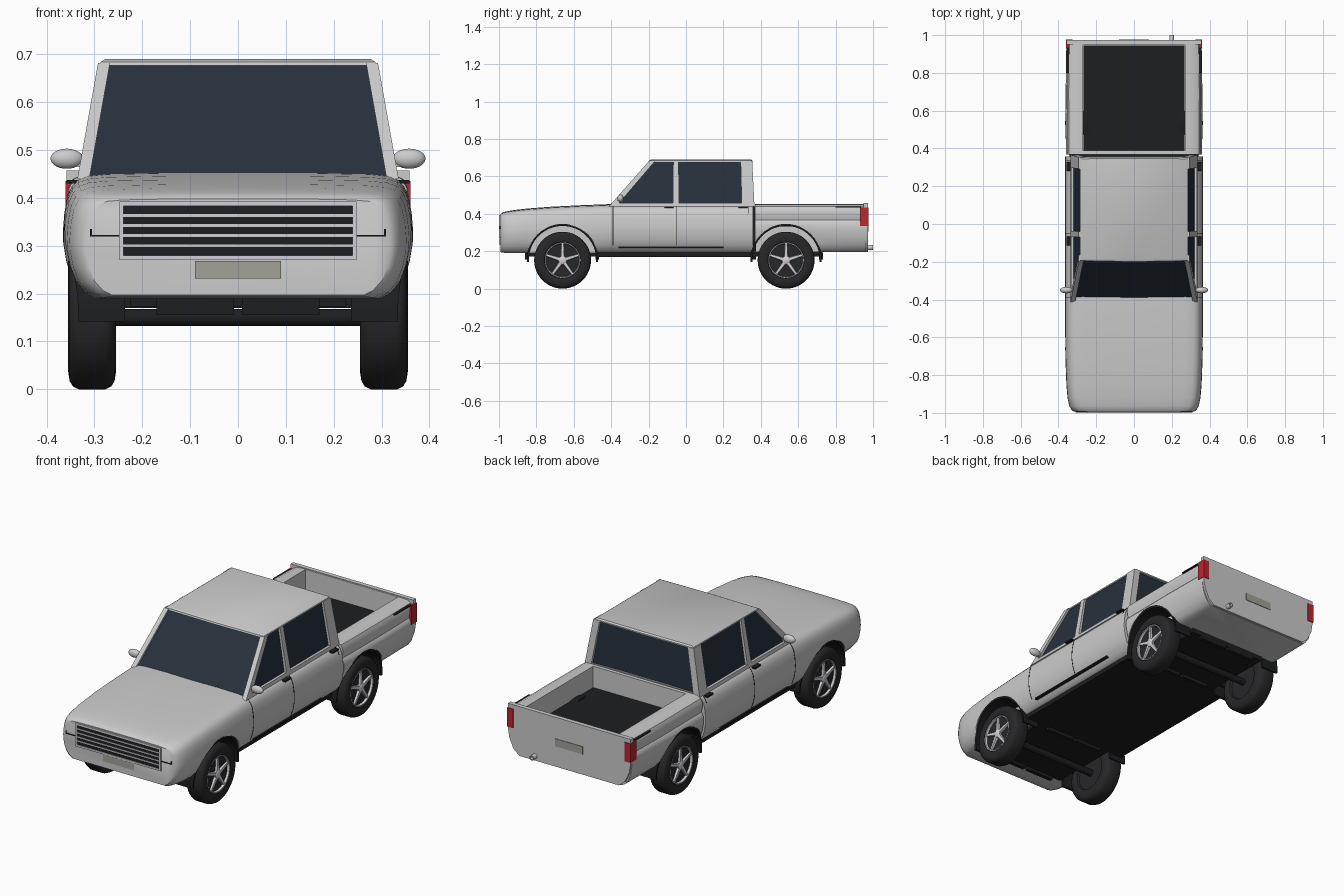
import bpy, bmesh
from math import sin, cos, pi, radians
from mathutils import Vector, Matrix

if "Cube" in bpy.data.objects:
    bpy.data.objects.remove(bpy.data.objects["Cube"])


def material(name, col):
    m = bpy.data.materials.new(name)
    m.diffuse_color = (*col, 1)
    m.use_nodes = True
    m.node_tree.nodes["Principled BSDF"].inputs["Base Color"].default_value = m.diffuse_color
    return m


BLACK = material("black_trim", (0.012, 0.013, 0.014))
TYRE = material("tyre_rubber", (0.02, 0.02, 0.022))
GLASS = material("dark_glass", (0.02, 0.03, 0.045))
RED = material("red_lens", (0.5, 0.02, 0.03))
CHROME = material("bright_trim", (0.65, 0.63, 0.68))
PLATE = material("plate", (0.36, 0.36, 0.32))


def finish(name, bm, mat=None, angle=35):
    bmesh.ops.recalc_face_normals(bm, faces=bm.faces)
    me = bpy.data.meshes.new(name)
    bm.to_mesh(me)
    bm.free()
    ob = bpy.data.objects.new(name, me)
    bpy.context.collection.objects.link(ob)
    if mat:
        me.materials.append(mat)
    smooth(ob, angle)
    return ob


def smooth(ob, angle=35):
    bpy.ops.object.select_all(action='DESELECT')
    bpy.context.view_layer.objects.active = ob
    ob.select_set(True)
    bpy.ops.object.shade_smooth_by_angle(angle=radians(angle))


def add_loft(bm, rings):
    vs = [[bm.verts.new(p) for p in r] for r in rings]
    n = len(rings[0])
    for a, b in zip(vs, vs[1:]):
        for i in range(n):
            bm.faces.new((a[i], a[(i + 1) % n], b[(i + 1) % n], b[i]))
    bm.faces.new(vs[0])
    bm.faces.new(vs[-1])


def loft(name, rings, mat=None, angle=35):
    bm = bmesh.new()
    add_loft(bm, rings)
    return finish(name, bm, mat, angle)


def box(name, x0, x1, y0, y1, z0, z1, mat=None):
    return loft(name, [[(x0, y0, z), (x1, y0, z), (x1, y1, z), (x0, y1, z)] for z in (z0, z1)], mat)


def lathe(name, profile, centre, s=1, mat=None, steps=40):
    bm = bmesh.new()
    vs = [bm.verts.new((s * x, 0, r)) for x, r in profile]
    es = [bm.edges.new(e) for e in zip(vs, vs[1:])]
    bmesh.ops.spin(bm, geom=vs + es, cent=(0, 0, 0), axis=(1, 0, 0), angle=2 * pi, steps=steps)
    bmesh.ops.remove_doubles(bm, verts=bm.verts, dist=1e-5)
    bmesh.ops.translate(bm, verts=bm.verts, vec=centre)
    return finish(name, bm, mat)


def cut(target, cutter):
    mod = target.modifiers.new("cut", 'BOOLEAN')
    mod.operation, mod.solver, mod.object = 'DIFFERENCE', 'EXACT', cutter
    bpy.context.view_layer.objects.active = target
    bpy.ops.object.modifier_apply(modifier=mod.name)
    bpy.data.objects.remove(cutter)


AXLES = {"front": -0.66, "rear": 0.535}


def cut_arches(body, y):
    for s in (1, -1):
        c = lathe("arch_cutter", [(-.13, 0), (-.13, .19), (.13, .19), (.13, 0)], (s * .365, y, .155))
        c.hide_render = True
        cut(body, c)
    smooth(body)


# Cross-section of the body: width factor, height fraction
SECTION = [(.83, 0), (.89, .05), (.945, .15), (.98, .29), (.998, .44), (1, .54), (.992, .68),
           (.975, .81), (.95, .89), (.915, .945), (.86, .975), (.75, .99), (.4, 1)]


def ring(y, w, zb, zt, section=SECTION):
    half = [(w * f, y, zb + t * (zt - zb)) for f, t in section]
    return half + [(-x, y, z) for x, y, z in reversed(half)]


# Hood, doors and cab base
body = loft("cab_and_hood_body", [ring(*st) for st in (
    (-.993, .318, .197, .398), (-.985, .33, .193, .405), (-.965, .342, .191, .412), (-.92, .352, .19, .42),
    (-.85, .358, .19, .428), (-.72, .363, .19, .438), (-.56, .365, .19, .446), (-.4, .365, .19, .452),
    (.358, .365, .19, .452))])
cut_arches(body, AXLES["front"])

# Cargo bed with a shallow ledge along its side
BED = [(.83, 0), (.89, .05), (.945, .15), (.98, .29), (1, .46), (1, .58), (.985, .64), (.965, .67),
       (.972, .72), (.985, .8), (.98, .88), (.955, .95), (.9, .99), (.8, 1)]
bed = loft("cargo_bed", [ring(y, w, .195, .452, BED) for y, w in ((.368, .36), (.7, .362), (.962, .358))])
cut(bed, box("bed_cutter", -.27, .27, .388, .948, .335, .6))
# The rear arches also bite into the cab's trailing edge
cut_arches(body, AXLES["rear"])
cut_arches(bed, AXLES["rear"])
box("bed_floor", -.268, .268, .39, .946, .333, .341, BLACK)
box("cab_bed_gap", -.3, .3, .35, .375, .2, .44, BLACK)

# Tailgate
gate = [(.29, .197), (.325, .225), (.35, .28), (.358, .33), (.358, .457)]
loft("tailgate", [[(x, y, z) for x, z in gate] + [(-x, y, z) for x, z in reversed(gate)]
                  for y in (.95, .973)])
box("rear_plate", -.08, .08, .97, .976, .305, .345, PLATE)
lathe("exhaust_tip", [(0, .008), (.05, .008), (.05, .013), (-.05, .013)], (0, 0, 0), 1, CHROME, 20).matrix_world = \
    Matrix.Translation((.2, .95, .22)) @ Matrix.Rotation(pi / 2, 4, 'Z')

# Greenhouse glass and roof
loft("cabin_glass", [
    [(-.322, -.392, .44), (0, -.4, .44), (.322, -.392, .44), (.322, .352, .44), (-.322, .352, .44)],
    [(-.282, -.186, .68), (0, -.192, .68), (.282, -.186, .68), (.282, .343, .68), (-.282, .343, .68)]], GLASS, 20)
loft("roof", [[(-x, y0, z), (0, y0 - .005, z), (x, y0, z), (x, y1, z), (0, y1 + .003, z), (-x, y1, z)]
              for x, y0, y1, z in ((.287, -.196, .353, .677), (.287, -.194, .353, .684), (.278, -.183, .345, .69))])


def cab_x(z):
    return .329 - (z - .45) * .178


# Window pillars, as slabs lying along the sloping cabin side
PILLARS = {
    "a_pillar": ([(-.412, .44), (-.372, .44), (-.165, .682), (-.198, .682)], .02),
    "b_pillar": ([(-.07, .44), (-.036, .44), (-.04, .682), (-.068, .682)], .02),
    "c_pillar": ([(.298, .44), (.366, .44), (.354, .682), (.292, .682)], .032),
    "window_sill": ([(-.39, .44), (.35, .44), (.35, .458), (-.385, .458)], .02)}
SIDES = (("right", 1), ("left", -1))
for side, s in SIDES:
    for name, (poly, depth) in PILLARS.items():
        loft(f"{side}_{name}", [[(s * (cab_x(z) + d), y, z) for y, z in poly] for d in (.005, -depth)])


# Body surface half-width at a height, for fitting details to the doors
def door_strip(name, y, lo, hi):
    rows = [(f * .365, .19 + t * .262) for f, t in SECTION[lo:hi]]
    return lambda s: loft(name, [[(s * (x + d), y + e, z) for d, e in
                                  ((.001, -.002), (.001, .002), (-.004, .002), (-.004, -.002))]
                                 for x, z in rows], BLACK)


for side, s in SIDES:
    for name, y in (("front_door_seam", -.39), ("middle_door_seam", -.052), ("rear_door_seam", .335)):
        door_strip(f"{side}_{name}", y, 2 if y < .3 else 7, 11)(s)
    # Door handles and sill strip
    for name, y in (("front", -.09), ("rear", .305)):
        box(f"{side}_{name}_door_handle", s * .335, s * .358, y - .024, y + .024, .43, .438, BLACK)
    box(f"{side}_sill_strip", s * .32, s * .35, -.36, .2, .216, .224, BLACK)
    # Wing mirrors
    bm = bmesh.new()
    bmesh.ops.create_uvsphere(bm, u_segments=24, v_segments=14, radius=1, matrix=Matrix.Translation(
        (s * .358, -.35, .482)) @ Matrix.Diagonal((.034, .017, .021, 1)))
    finish(f"{side}_mirror", bm, None, 60)
    box(f"{side}_mirror_stalk", s * .318, s * .345, -.356, -.344, .465, .477)
    # Tail lights wrapping the rear corner
    box(f"{side}_tail_light", s * .325, s * .361, .93, .977, .335, .435, RED)
    box(f"{side}_bed_trim", s * .34, s * .357, .8, .935, .433, .438, BLACK)
    # Front marker trim
    box(f"{side}_front_trim", s * .24, s * .308, -.997, -.985, .319, .323, BLACK)
    box(f"{side}_front_trim_end", s * .305, s * .309, -.997, -.98, .319, .335, BLACK)

# Grille: dark panel, bright frame and slats
box("grille_panel", -.242, .242, -.996, -.985, .275, .39, BLACK)
for name, z0, z1 in (("top", .383, .393), ("bottom", .27, .28)):
    box(f"grille_frame_{name}", -.248, .248, -1, -.985, z0, z1, CHROME)
for side, s in SIDES:
    box(f"grille_frame_{side}", s * .239, s * .248, -1, -.985, .27, .393, CHROME)
for i in range(4):
    z = .3 + i * .0212
    box(f"grille_slat_{i + 1}", -.24, .24, -.999, -.985, z - .003, z + .003, CHROME)
box("front_plate", -.09, .09, -.997, -.985, .232, .268, PLATE)

# Underbody
box("chassis_floor", -.225, .225, -.85, .73, .172, .2, BLACK)
box("sill_floor", -.308, .308, -.47, .345, .17, .2, BLACK)
for i, y in enumerate((-.85, -.475, .365, .722)):
    for side, s in SIDES:
        box(f"{side}_crossmember_{i + 1}", s * .008, s * .17, y - .01, y + .01, .155, .19, BLACK)

# Wheels, arch liners and axles
for end, y in AXLES.items():
    lathe(f"{end}_axle", [(-.28, 0), (-.28, .018), (.28, .018), (.28, 0)], (0, y, .15), 1, BLACK, 16)
    for side, s in SIDES:
        c = (s * .305, y, .152)
        tag = f"{end}_{side}"
        lathe(f"{tag}_tyre", [(-.035, 0), (-.035, .09), (-.045, .095), (-.05, .115), (-.047, .135), (-.04, .146),
                              (-.028, .152), (.028, .152), (.04, .146), (.047, .135), (.05, .115), (.045, .097),
                              (.032, .092), (.03, 0)], c, s, TYRE, 48)
        lathe(f"{tag}_rim", [(.03, .094), (.044, .095), (.044, .09), (.03, .088)], c, s, CHROME, 48)
        lathe(f"{tag}_hub", [(.028, .022), (.042, .022), (.046, .016), (.046, 0)], c, s, CHROME, 24)
        bm = bmesh.new()
        for k in range(5):
            a = 2 * pi * k / 5 + pi / 2
            rad, tan = Vector((0, cos(a), sin(a))), Vector((0, -sin(a), cos(a)))
            add_loft(bm, [[Vector(c) + Vector((s * x, 0, 0)) + rad * r + tan * w for x, w in
                           ((.028, -h), (.028, h), (top, h * .8), (top, -h * .8))]
                          for r, h, top in ((.01, .011, .044), (.091, .007, .04))])
        finish(f"{tag}_spokes", bm, CHROME)
        arch = [radians(-4 + i * 188 / 24) for i in range(25)]
        loft(f"{tag}_arch_liner", [[(s * x, y + r * cos(a), .155 + r * sin(a)) for x, r in
                                    ((.236, .18), (.236, .191), (.364 - .03 * abs(cos(a)) ** 3, .191),
                                     (.362 - .03 * abs(cos(a)) ** 3, .18))] for a in arch], BLACK)
